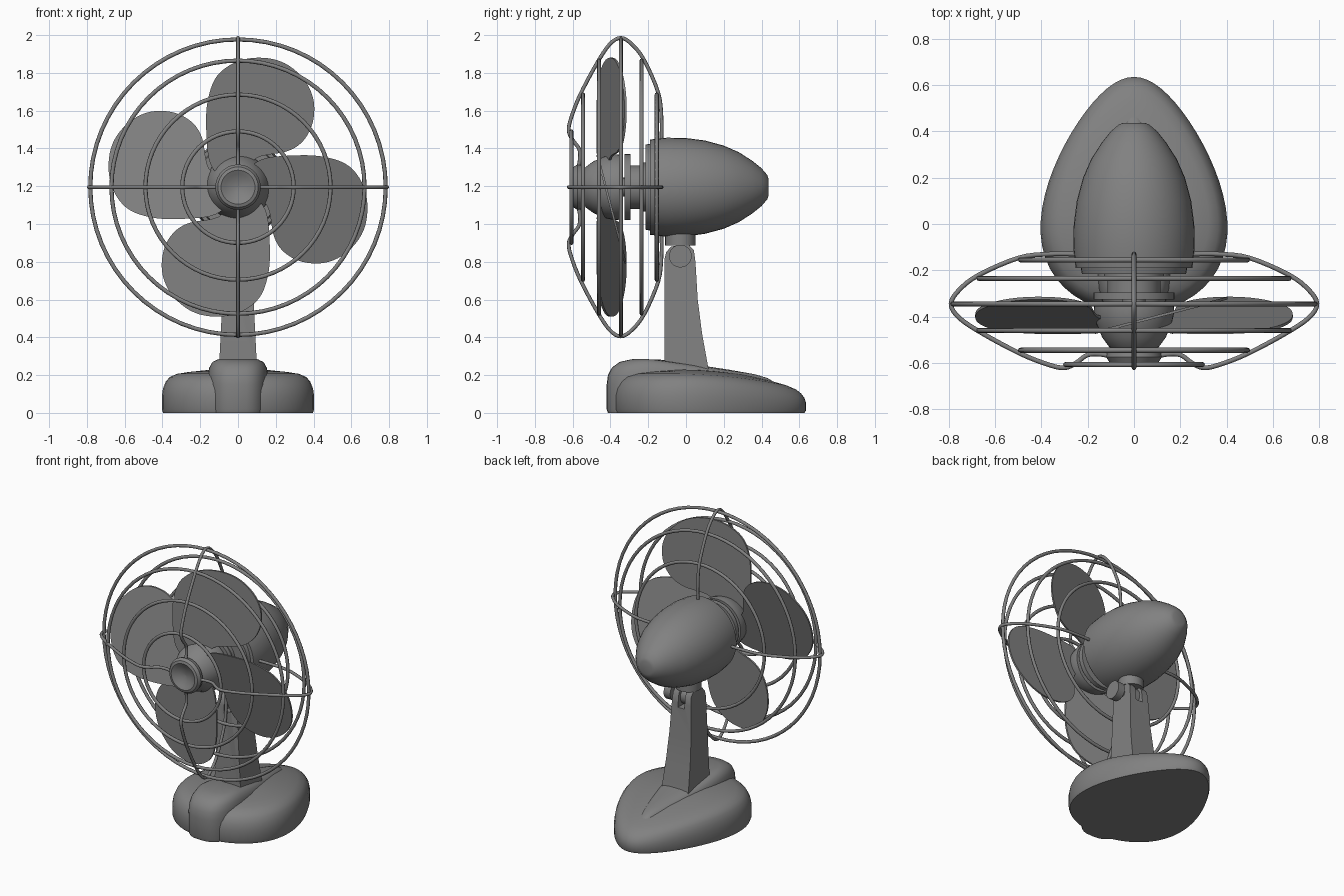
import bpy, bmesh, math
from mathutils import Vector, Matrix

cube = bpy.data.objects.get("Cube")
if cube:
    bpy.data.objects.remove(cube, do_unlink=True)

AXIS_Z = 1.195   # height of the motor and fan axis
PIVOT = Vector((0, -0.03, 0.83))

grey = bpy.data.materials.new("mid grey")
grey.use_nodes = True
grey.diffuse_color = (0.22, 0.22, 0.22, 1)
bsdf = next(n for n in grey.node_tree.nodes if n.type == 'BSDF_PRINCIPLED')
bsdf.inputs["Base Color"].default_value = (0.22, 0.22, 0.22, 1)


def finish(obj, name, angle=40):
    obj.name = name
    obj.data.materials.clear()
    obj.data.materials.append(grey)
    bpy.ops.object.select_all(action='DESELECT')
    obj.select_set(True)
    bpy.context.view_layer.objects.active = obj
    bpy.ops.object.shade_smooth_by_angle(angle=math.radians(angle))
    return obj


def from_bmesh(bm, name, angle=40):
    bmesh.ops.remove_doubles(bm, verts=bm.verts, dist=1e-5)
    bmesh.ops.recalc_face_normals(bm, faces=bm.faces)
    mesh = bpy.data.meshes.new(name)
    bm.to_mesh(mesh)
    bm.free()
    obj = bpy.data.objects.new(name, mesh)
    bpy.context.collection.objects.link(obj)
    return finish(obj, name, angle)


def loft(name, rings, angle=40):
    """Skin closed rings of equal length and cap both ends."""
    bm = bmesh.new()
    loops = [[bm.verts.new(p) for p in ring] for ring in rings]
    n = len(loops[0])
    for a, b in zip(loops, loops[1:]):
        for i in range(n):
            j = (i + 1) % n
            bm.faces.new((a[i], a[j], b[j], b[i]))
    bm.faces.new(loops[0])
    bm.faces.new(loops[-1])
    return from_bmesh(bm, name, angle)


def lathe(name, profile, sides=40):
    """Turn (y, radius) pairs around the fan axis."""
    turn = [2 * math.pi * i / sides for i in range(sides)]
    return loft(name, [[(max(r, 0.001) * math.cos(t), y, AXIS_Z + max(r, 0.001) * math.sin(t))
                        for t in turn] for y, r in profile])


def smooth_path(points, closed, steps=5):
    """Catmull-Rom curve through the points."""
    pts = [Vector(p) for p in points]
    n = len(pts)
    pick = (lambda i: pts[i % n]) if closed else (lambda i: pts[min(max(i, 0), n - 1)])
    out = []
    for i in range(n if closed else n - 1):
        a, b, c, d = (pick(i + k) for k in (-1, 0, 1, 2))
        for s in range(steps):
            t = s / steps
            out.append(0.5 * (2 * b + (c - a) * t + (2 * a - 5 * b + 4 * c - d) * t * t
                              + (3 * b - a - 3 * c + d) * t ** 3))
    return out if closed else out + [pts[-1]]


def cylinder(name, center, radius, depth, along_x=False):
    bpy.ops.mesh.primitive_cylinder_add(
        vertices=28, radius=radius, depth=depth, location=center,
        rotation=(0, math.pi / 2 if along_x else 0, 0))
    return finish(bpy.context.object, name)


# Base: egg-shaped body with a raised central hump
def dome(name, mid, length, width, taper, power, layers, slope):
    rings = []
    for scale, z in layers:
        ring = []
        for i in range(56):
            t = 2 * math.pi * i / 56
            s, c = math.sin(t), math.cos(t)
            x = width * math.copysign(abs(c) ** power, c) * (1 - taper * s)
            y = mid + length * s * scale
            ring.append((x * scale, y, z * slope(y)))
        rings.append(ring)
    return loft(name, rings, 50)


dome("base_body", 0.125, 0.51, 0.385, 0.33, 1.0,
     [(0.985, 0), (1, 0.02), (1, 0.09), (0.985, 0.13), (0.95, 0.165), (0.9, 0.19),
      (0.8, 0.208), (0.65, 0.218), (0.4, 0.23), (0.01, 0.235)],
     lambda y: 1 - 0.4 * max(0, (y + 0.1) / 0.73) ** 2)
dome("base_hump", 0.04, 0.46, 0.145, 0.48, 0.7,
     [(0.985, 0), (1, 0.02), (1, 0.15), (0.985, 0.2), (0.94, 0.24), (0.85, 0.27),
      (0.7, 0.285), (0.4, 0.291), (0.01, 0.292)],
     lambda y: 1 - 0.5 * max(0, y + 0.2))

# Neck: tapered post with a forked top
side = [(-0.115, 0.2), (-0.115, 0.81), (-0.105, 0.85), (-0.08, 0.88), (-0.03, 0.89),
        (0.02, 0.885), (0.042, 0.86), (0.05, 0.8), (0.062, 0.6), (0.085, 0.42), (0.125, 0.2)]
neck = loft("neck", [[(sx * (0.1 - 0.05 * (z - 0.25)), y, z) for y, z in side]
                     for sx in (-1, 1)])
bpy.ops.mesh.primitive_cube_add(size=1, location=(0, -0.03, 0.87))
slot = bpy.context.object
slot.name = "slot_cutter"
slot.scale = (0.05, 0.4, 0.2)
slot.hide_render = True
cut = neck.modifiers.new("slot", 'BOOLEAN')
cut.object = slot
cut.solver = 'EXACT'
bpy.context.view_layer.objects.active = neck
bpy.ops.object.modifier_apply(modifier=cut.name)
bpy.data.objects.remove(slot, do_unlink=True)

# Tilt joint and clamp knob
cylinder("tilt_tab", PIVOT, 0.06, 0.044, True)
cylinder("tilt_collar", PIVOT + Vector((0, 0, 0.1)), 0.08, 0.09)
cylinder("knob_stem", PIVOT + Vector((0.06, 0, 0)), 0.025, 0.12, True)
cylinder("tilt_knob", PIVOT + Vector((0.125, 0, 0)), 0.06, 0.05, True)

# Motor housing, gear collar, hub and dished front badge
lathe("motor_housing", [(-0.215, 0), (-0.215, 0.225), (-0.19, 0.23), (-0.19, 0.252),
                        (-0.165, 0.255), (-0.1, 0.262), (0, 0.26), (0.1, 0.247),
                        (0.2, 0.22), (0.28, 0.185), (0.35, 0.14), (0.4, 0.1),
                        (0.43, 0.065), (0.437, 0.045), (0.437, 0)])
lathe("motor_collar", [(-0.325, 0), (-0.325, 0.175), (-0.295, 0.175), (-0.295, 0.115),
                       (-0.24, 0.115), (-0.24, 0.13), (-0.2, 0.13), (-0.2, 0)])
lathe("shaft", [(-0.5, 0), (-0.5, 0.05), (-0.3, 0.05), (-0.3, 0)], 20)
lathe("hub", [(-0.54, 0), (-0.54, 0.095), (-0.53, 0.108), (-0.49, 0.137), (-0.43, 0.163),
              (-0.38, 0.174), (-0.35, 0.172), (-0.35, 0)])
lathe("front_badge", [(-0.55, 0), (-0.55, 0.115), (-0.575, 0.12), (-0.595, 0.107),
                      (-0.6, 0.09), (-0.59, 0.07), (-0.575, 0.04), (-0.57, 0)])

# Four pitched blades
outline = [(-0.05, 0.03), (-0.145, 0.12), (-0.168, 0.3), (-0.16, 0.46), (-0.11, 0.59),
           (0, 0.667), (0.13, 0.685), (0.25, 0.655), (0.35, 0.57), (0.4, 0.46),
           (0.395, 0.34), (0.345, 0.245), (0.26, 0.19), (0.1, 0.155), (0.03, 0.06)]
edge = smooth_path([(u, -0.425 + 0.26 * u, v) for u, v in outline], True)
for k in range(4):
    turn = Matrix.Translation((0, 0, AXIS_Z)) @ Matrix.Rotation(k * math.pi / 2, 4, 'Y')
    loft("blade_%d" % (k + 1),
         [[turn @ (p + Vector((0, dy, 0))) for p in edge] for dy in (-0.006, 0.006)])

# Cage rings
rings = [(0.782, -0.345), (0.67, -0.46), (0.67, -0.235), (0.49, -0.545),
         (0.49, -0.155), (0.295, -0.607)]
for i, (radius, y) in enumerate(rings):
    bpy.ops.mesh.primitive_torus_add(major_radius=radius, minor_radius=0.011,
                                     major_segments=64, minor_segments=8,
                                     location=(0, y, AXIS_Z), rotation=(math.pi / 2, 0, 0))
    finish(bpy.context.object, "cage_ring_%d" % (i + 1), 60)

# Cage ribs running from the badge over the rim to the motor
rib = [(0.09, -0.575), (0.14, -0.563), (0.2, -0.565), (0.25, -0.6), (0.3, -0.621),
       (0.37, -0.607), (0.49, -0.56), (0.65, -0.475), (0.755, -0.405), (0.79, -0.345),
       (0.755, -0.285), (0.67, -0.22), (0.5, -0.147), (0.37, -0.13), (0.24, -0.13)]
path = smooth_path([(0, y, r) for r, y in rib], False, 4)
for k in range(4):
    turn = Matrix.Translation((0, 0, AXIS_Z)) @ Matrix.Rotation(k * math.pi / 2, 4, 'Y')
    curve = bpy.data.curves.new("rib", 'CURVE')
    curve.dimensions = '3D'
    curve.bevel_depth = 0.01
    curve.bevel_resolution = 2
    spline = curve.splines.new('POLY')
    spline.points.add(len(path) - 1)
    for point, p in zip(spline.points, path):
        point.co = (*(turn @ p), 1)
    obj = bpy.data.objects.new("rib", curve)
    bpy.context.collection.objects.link(obj)
    bpy.ops.object.select_all(action='DESELECT')
    obj.select_set(True)
    bpy.context.view_layer.objects.active = obj
    bpy.ops.object.convert(target='MESH')
    finish(bpy.context.object, "cage_rib_%d" % (k + 1), 60)
